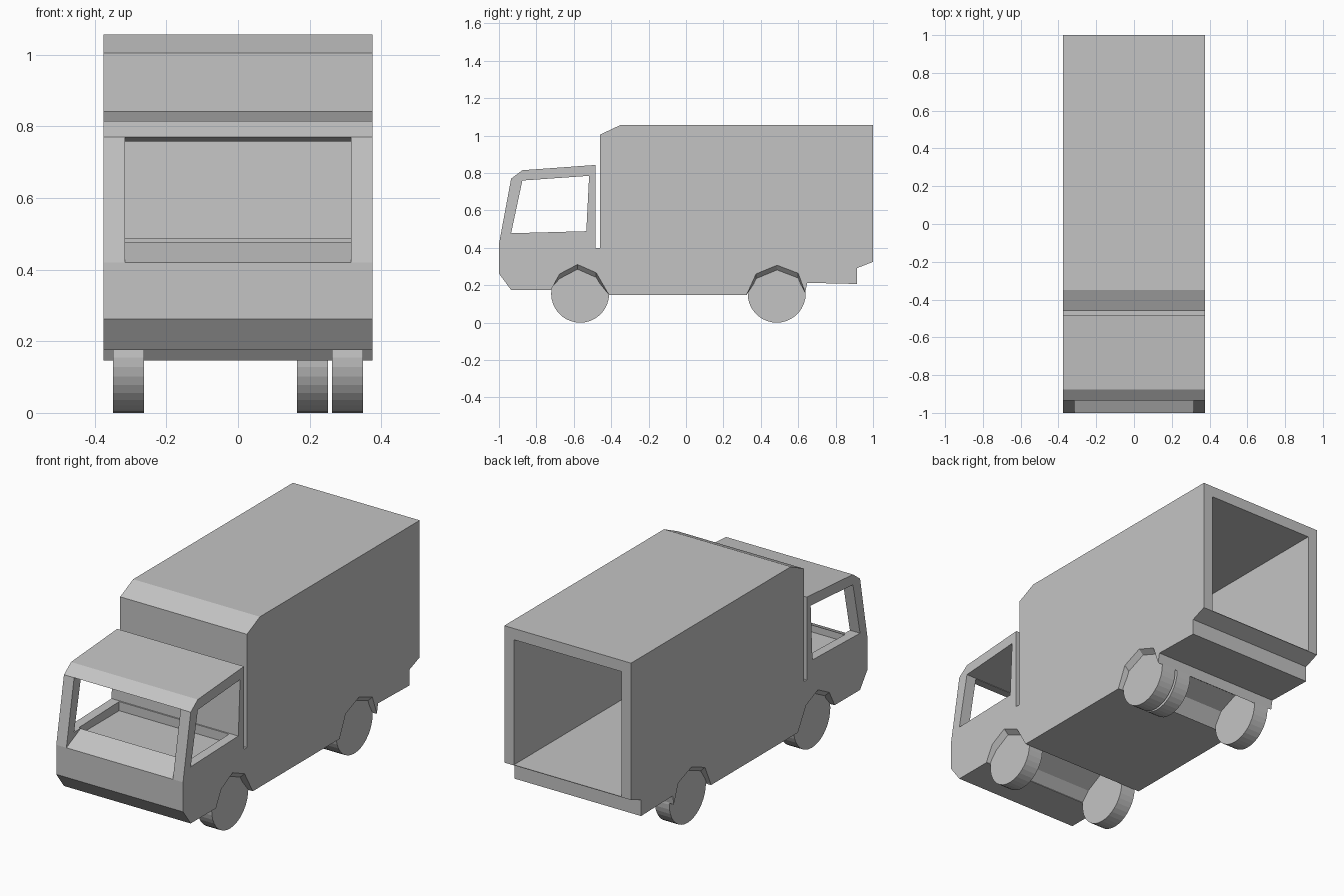
import bpy, bmesh, math

if "Cube" in bpy.data.objects:
    bpy.data.objects.remove(bpy.data.objects["Cube"])

grey = bpy.data.materials.new("light grey")
grey.diffuse_color = (0.55, 0.55, 0.55, 1)
grey.use_nodes = True
grey.node_tree.nodes["Principled BSDF"].inputs["Base Color"].default_value = grey.diffuse_color


def loft(name, rings):
    """Closed solid through (x, [(y, z), ...]) cross-sections."""
    bm = bmesh.new()
    loops = [[bm.verts.new((x, y, z)) for y, z in pts] for x, pts in rings]
    for a, b in zip(loops, loops[1:]):
        n = len(a)
        for i in range(n):
            j = (i + 1) % n
            bm.faces.new((a[i], a[j], b[j], b[i]))
    bm.faces.new(loops[0])
    bm.faces.new(loops[-1])
    bmesh.ops.recalc_face_normals(bm, faces=bm.faces)
    me = bpy.data.meshes.new(name)
    bm.to_mesh(me)
    bm.free()
    me.materials.append(grey)
    ob = bpy.data.objects.new(name, me)
    bpy.context.collection.objects.link(ob)
    return ob


def prism(name, half, pts):
    return loft(name, [(-half, pts), (half, pts)])


def cut(target, cutter):
    cutter.hide_render = True
    cutter.hide_set(True)
    cutter.display_type = 'WIRE'
    m = target.modifiers.new(cutter.name, 'BOOLEAN')
    m.operation = 'DIFFERENCE'
    m.solver = 'EXACT'
    m.object = cutter


# Whole van outline: cab, slot behind the cab, cargo box, stepped rear
body = prism("van_body", 0.375, [
    (-1, 0.42), (-0.935, 0.77), (-0.875, 0.815), (-0.485, 0.843),
    (-0.485, 0.40), (-0.46, 0.40), (-0.46, 1.005), (-0.35, 1.057),
    (1, 1.057), (1, 0.325), (0.915, 0.292), (0.915, 0.207),
    (0.648, 0.213), (0.635, 0.147), (-0.45, 0.147), (-0.56, 0.175),
    (-0.935, 0.175), (-1, 0.262)])

# Side windows, cut straight across the cab
cut(body, prism("side_window_cutter", 0.5, [
    (-0.935, 0.478), (-0.875, 0.760), (-0.518, 0.785), (-0.533, 0.489)]))

# Windscreen opening with sloping sill
cut(body, prism("windscreen_cutter", 0.315, [
    (-1.05, 0.397), (-1, 0.42), (-0.88, 0.477), (-0.80, 0.477),
    (-0.80, 0.764), (-0.875, 0.758), (-0.935, 0.77), (-1.05, 0.77)]))

# Sunken cab floor
cut(body, prism("cab_floor_cutter", 0.325, [
    (-0.88, 0.44), (-0.88, 0.52), (-0.54, 0.52), (-0.54, 0.44)]))

# Open cargo hold
cut(body, prism("cargo_hold_cutter", 0.318, [
    (-0.40, 0.328), (-0.40, 0.997), (1.1, 0.997), (1.1, 0.328)]))

# Wheel arches, slightly lower between the outer lips
arches = {
    "front_arch_cutter": [(-0.72, 0.05), (-0.72, 0.178), (-0.675, 0.262),
                          (-0.58, 0.312), (-0.48, 0.268), (-0.41, 0.147), (-0.41, 0.05)],
    "rear_arch_cutter": [(0.325, 0.05), (0.325, 0.152), (0.375, 0.262),
                         (0.487, 0.308), (0.60, 0.265), (0.642, 0.152), (0.642, 0.05)]}
for name, outer in arches.items():
    inner = [(y, z - 0.035 if z > 0.2 else z) for y, z in outer]
    cut(body, loft(name, [(-0.45, outer), (-0.376, outer), (-0.34, inner),
                          (0.34, inner), (0.376, outer), (0.45, outer)]))

# Wheels: one pair in front, one pair behind, plus an inner rear wheel
wheels = [("front_wheel_left", -0.306, -0.566), ("front_wheel_right", 0.306, -0.566),
          ("rear_wheel_left", -0.306, 0.485), ("rear_wheel_right", 0.306, 0.485),
          ("rear_wheel_inner", 0.208, 0.485)]
N, R = 36, 0.155
for name, x, y in wheels:
    circle = [(y + R * math.cos(2 * math.pi * i / N),
               R + R * math.sin(2 * math.pi * i / N)) for i in range(N)]
    loft(name, [(x - 0.043, circle), (x + 0.043, circle)])
